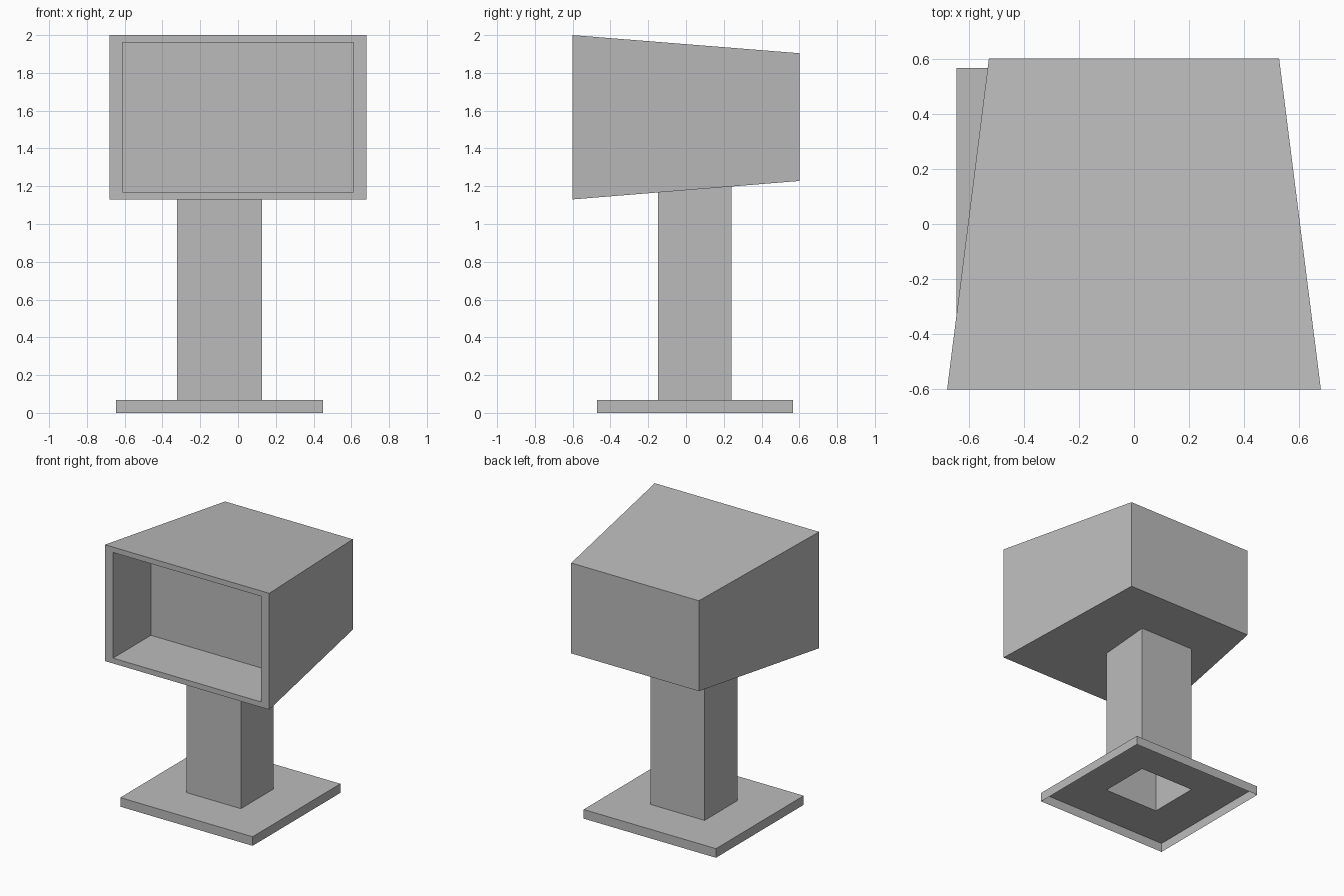
import bpy
import bmesh

cube = bpy.data.objects.get("Cube")
if cube:
    bpy.data.objects.remove(cube, do_unlink=True)

grey = bpy.data.materials.new("plain_grey")
grey.use_nodes = True
grey.diffuse_color = (0.5, 0.5, 0.5, 1)
grey.node_tree.nodes["Principled BSDF"].inputs["Base Color"].default_value = (0.5, 0.5, 0.5, 1)


def flat_rect(x, y, z):
    """Horizontal rectangle, counter-clockwise from above."""
    return [(x[0], y[0], z), (x[1], y[0], z), (x[1], y[1], z), (x[0], y[1], z)]


def upright_rect(x, z, y):
    """Upright rectangle, counter-clockwise from the front."""
    return [(x[0], y, z[0]), (x[1], y, z[0]), (x[1], y, z[1]), (x[0], y, z[1])]


def skin(name, loops, cap_start=False, cap_end=False):
    """Join successive rectangles with quads and optionally close the ends."""
    bm = bmesh.new()
    rings = [[bm.verts.new(p) for p in loop] for loop in loops]
    for a, b in zip(rings, rings[1:]):
        for i in range(4):
            j = (i + 1) % 4
            bm.faces.new((a[i], a[j], b[j], b[i]))
    if cap_start:
        bm.faces.new(rings[0][::-1])
    if cap_end:
        bm.faces.new(rings[-1])
    mesh = bpy.data.meshes.new(name)
    bm.to_mesh(mesh)
    bm.free()
    mesh.materials.append(grey)
    obj = bpy.data.objects.new(name, mesh)
    bpy.context.collection.objects.link(obj)
    return obj


base_x, base_y, base_top = (-0.645, 0.45), (-0.47, 0.567), 0.068
post_x, post_y = (-0.322, 0.127), (-0.147, 0.24)
front_y, back_y = -0.602, 0.602
front_z, back_z = (1.13, 2.0), (1.228, 1.904)

# Base plate: open underneath, with a hole below the post
skin("base_plate", [flat_rect(base_x, base_y, 0),
                    flat_rect(base_x, base_y, base_top),
                    flat_rect(post_x, post_y, base_top)])


# Hollow post, cut at the top to the slope of the head
def underside(y):
    t = (y - front_y) / (back_y - front_y)
    return front_z[0] + t * (back_z[0] - front_z[0])


post_top = [(x, y, underside(y)) for x, y, _ in flat_rect(post_x, post_y, 0)]
skin("post", [flat_rect(post_x, post_y, base_top), post_top])

# Tapered head with a straight pocket in the front
hole_x, hole_z = (-0.612, 0.612), (1.17, 1.96)
skin("head", [upright_rect((-0.528, 0.528), back_z, back_y),
              upright_rect((-0.68, 0.68), front_z, front_y),
              upright_rect(hole_x, hole_z, front_y),
              upright_rect(hole_x, hole_z, -0.155)],
     cap_start=True, cap_end=True)
